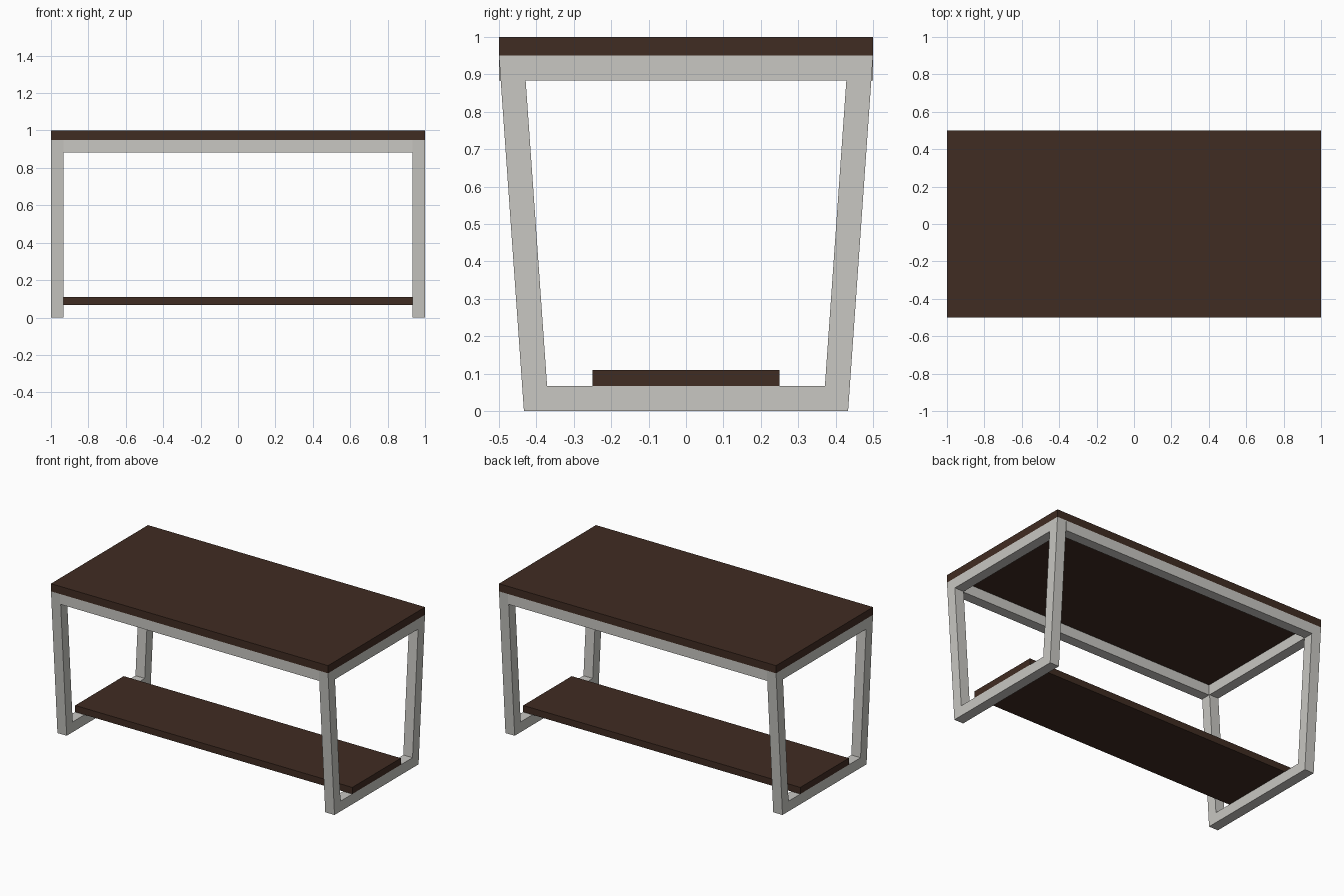
import bpy
import bmesh

# Remove the default cube only
cube = bpy.data.objects.get("Cube")
if cube:
    bpy.data.objects.remove(cube, do_unlink=True)


def make_material(name, color):
    mat = bpy.data.materials.new(name)
    mat.use_nodes = True
    mat.diffuse_color = color
    mat.node_tree.nodes["Principled BSDF"].inputs["Base Color"].default_value = color
    return mat


dark_wood = make_material("dark_wood", (0.051, 0.025, 0.016, 1))
pale_metal = make_material("pale_metal", (0.58, 0.57, 0.54, 1))


def prism(name, profile, x0, x1, mat):
    """Extrude a (y, z) outline from x0 to x1."""
    bm = bmesh.new()
    face = bm.faces.new([bm.verts.new((x0, y, z)) for y, z in profile])
    grown = bmesh.ops.extrude_face_region(bm, geom=[face])["geom"]
    verts = [v for v in grown if isinstance(v, bmesh.types.BMVert)]
    bmesh.ops.translate(bm, verts=verts, vec=(x1 - x0, 0, 0))
    bmesh.ops.recalc_face_normals(bm, faces=bm.faces)
    mesh = bpy.data.meshes.new(name)
    bm.to_mesh(mesh)
    bm.free()
    mesh.materials.append(mat)
    obj = bpy.data.objects.new(name, mesh)
    bpy.context.collection.objects.link(obj)
    return obj


def rect(y0, y1, z0, z1):
    return [(y0, z0), (y1, z0), (y1, z1), (y0, z1)]


TUBE = 0.0667              # square tube width
TOP = 0.95                 # underside of the table top
HALF, FOOT = 0.5, 0.4333   # half depth at the top and at the floor


def outer(z):
    """Outer edge of the leaning leg at height z."""
    return FOOT + (HALF - FOOT) * z / TOP


# Wooden boards
prism("table_top", rect(-HALF, HALF, TOP, 1), -1, 1, dark_wood)
prism("lower_shelf", rect(-0.25, 0.25, TUBE, 0.11), -1, 1, dark_wood)

# End frames: two leaning legs joined by a top and a bottom bar
for side, sx in (("left", 1), ("right", -1)):
    x0, x1 = sorted((sx, sx * (1 - TUBE)))
    for end, sy in (("front", -1), ("back", 1)):
        leg = [(sy * FOOT, 0), (sy * HALF, TOP),
               (sy * (HALF - TUBE), TOP), (sy * (FOOT - TUBE), 0)]
        prism(f"{end}_{side}_leg", leg, x0, x1, pale_metal)
    for bar, z in (("bottom", 0), ("top", TOP - TUBE)):
        lo, hi = outer(z) - TUBE, outer(z + TUBE) - TUBE
        prism(f"{side}_{bar}_bar",
              [(-lo, z), (lo, z), (hi, z + TUBE), (-hi, z + TUBE)],
              x0, x1, pale_metal)

# Long rails under the table top
for end, sy in (("front", -1), ("back", 1)):
    y0, y1 = sorted((sy * HALF, sy * (HALF - TUBE)))
    prism(f"{end}_rail", rect(y0, y1, TOP - TUBE, TOP),
          TUBE - 1, 1 - TUBE, pale_metal)
